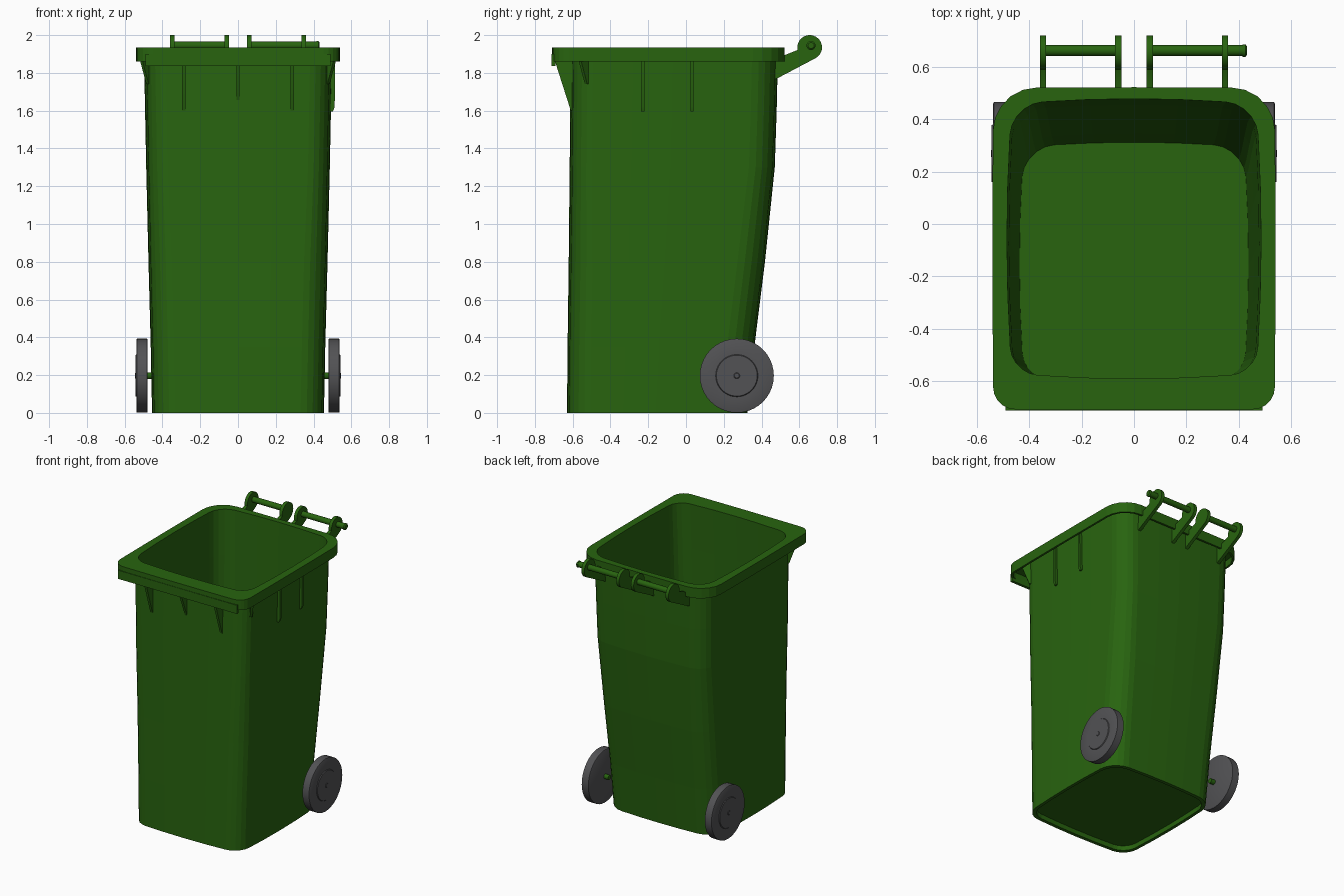
import bpy, bmesh, math
from mathutils import Vector, Matrix

if "Cube" in bpy.data.objects:
    bpy.data.objects.remove(bpy.data.objects["Cube"])


def material(name, rgb):
    m = bpy.data.materials.new(name)
    m.diffuse_color = (*rgb, 1)
    m.use_nodes = True
    m.node_tree.nodes["Principled BSDF"].inputs["Base Color"].default_value = m.diffuse_color
    return m


GREEN = material("green_plastic", (0.0212, 0.127, 0.0048))
DARK = material("dark_rubber", (0.085, 0.085, 0.09))


def finish(name, bm, mat, smooth=True):
    bmesh.ops.recalc_face_normals(bm, faces=bm.faces)
    me = bpy.data.meshes.new(name)
    bm.to_mesh(me)
    bm.free()
    ob = bpy.data.objects.new(name, me)
    bpy.context.collection.objects.link(ob)
    me.materials.append(mat)
    if smooth:
        bpy.ops.object.select_all(action='DESELECT')
        ob.select_set(True)
        bpy.context.view_layer.objects.active = ob
        bpy.ops.object.shade_smooth_by_angle(angle=math.radians(30))
    return ob


def ring(z, hx, y0, y1, rf, rb, bulge=0.04):
    """Rounded rectangle with slightly bowed sides; rf/rb = front/back corner radius."""
    corners = [(hx - rb, y1 - rb, rb, 0), (-hx + rb, y1 - rb, rb, 90),
               (-hx + rf, y0 + rf, rf, 180), (hx - rf, y0 + rf, rf, 270)]
    arcs = [[(cx + r * math.cos(math.radians(a + 18 * i)),
              cy + r * math.sin(math.radians(a + 18 * i))) for i in range(6)]
            for cx, cy, r, a in corners]
    pts = []
    for k, arc in enumerate(arcs):
        pts += arc
        (ax, ay), (bx, by) = arc[-1], arcs[(k + 1) % 4][0]
        pts += [(ax + (bx - ax) * i / 4, ay + (by - ay) * i / 4) for i in range(1, 4)]
    yc, hy = (y0 + y1) / 2, (y1 - y0) / 2
    return [Vector((x * (1 - bulge * ((y - yc) / hy) ** 2),
                    yc + (y - yc) * (1 - bulge * (x / hx) ** 2), z)) for x, y in pts]


def loft(name, rings, mat, smooth=True):
    bm = bmesh.new()
    rows = [[bm.verts.new(p) for p in r] for r in rings]
    n = len(rows[0])
    for a, b in zip(rows, rows[1:]):
        for i in range(n):
            bm.faces.new((a[i], a[(i + 1) % n], b[(i + 1) % n], b[i]))
    bm.faces.new(rows[0])
    bm.faces.new(rows[-1])
    return finish(name, bm, mat, smooth)


def plate(name, profile, thickness, origin, angle):
    """Flat plate: profile (u, z), u pointing outward along the given angle in plan."""
    out = Vector((math.cos(math.radians(angle)), math.sin(math.radians(angle)), 0))
    side = Vector((-out.y, out.x, 0)) * thickness
    base = Vector((*origin, 0)) - side / 2
    bm = bmesh.new()
    f = bm.faces.new([bm.verts.new(base + out * u + Vector((0, 0, z))) for u, z in profile])
    res = bmesh.ops.extrude_face_region(bm, geom=[f])
    bmesh.ops.translate(bm, vec=side, verts=[v for v in res['geom'] if isinstance(v, bmesh.types.BMVert)])
    return finish(name, bm, GREEN)


def turned(name, profile, y, z, mat, segs=40):
    """Solid of revolution about an x-axis line; profile is (x, radius)."""
    loft(name, [[Vector((x, y + r * math.cos(2 * math.pi * i / segs),
                         z + r * math.sin(2 * math.pi * i / segs))) for i in range(segs)]
                for x, r in profile], mat)


# Body: recessed underside, outer wall, hollow rim skirt, inner wall, floor (faceted)
loft("bin_body", [
    ring(0.035, 0.432, -0.605, 0.30, 0.10, 0.12),
    ring(0.00, 0.432, -0.605, 0.30, 0.10, 0.12),
    ring(0.00, 0.455, -0.63, 0.325, 0.11, 0.13),
    ring(0.35, 0.462, -0.627, 0.362, 0.11, 0.13),
    ring(0.80, 0.474, -0.621, 0.418, 0.11, 0.13),
    ring(1.30, 0.486, -0.616, 0.470, 0.10, 0.12),
    ring(1.60, 0.492, -0.613, 0.480, 0.10, 0.12),
    ring(1.91, 0.498, -0.61, 0.487, 0.10, 0.12),
    ring(1.91, 0.525, -0.695, 0.507, 0.07, 0.15, 0.005),
    ring(1.86, 0.525, -0.695, 0.507, 0.07, 0.15, 0.005),
    ring(1.86, 0.54, -0.71, 0.522, 0.085, 0.165, 0.005),
    ring(1.935, 0.54, -0.71, 0.522, 0.085, 0.165, 0.005),
    ring(1.935, 0.485, -0.59, 0.478, 0.10, 0.12),
    ring(1.60, 0.477, -0.595, 0.466, 0.10, 0.12),
    ring(1.30, 0.471, -0.598, 0.455, 0.10, 0.12),
    ring(0.80, 0.459, -0.602, 0.403, 0.10, 0.12),
    ring(0.35, 0.447, -0.606, 0.345, 0.10, 0.12),
    ring(0.05, 0.437, -0.608, 0.312, 0.10, 0.12)], GREEN, False)

# Grip lip under the front of the rim
bm = bmesh.new()
bmesh.ops.create_cube(bm, size=1, matrix=Matrix.Translation((0, -0.702, 1.868))
                      @ Matrix.Diagonal((0.98, 0.021, 0.064, 1)))
finish("front_lip", bm, GREEN, False)

# Front gussets, the middle one shorter
for i, (x, zb) in enumerate([(-0.287, 1.60), (0, 1.65), (0.287, 1.60)]):
    plate(f"front_gusset_{i + 1}", [(0.598, zb), (0.61, zb), (0.693, 1.86), (0.693, 1.915), (0.598, 1.915)],
          0.018, (x, 0), -90)

# Diagonal gussets at the front corners
for name, s in (("right", 1), ("left", -1)):
    plate(f"corner_gusset_{name}", [(0, 1.74), (0.01, 1.74), (0.055, 1.86), (0.055, 1.915), (0, 1.915)],
          0.018, (s * 0.472, -0.522), -90 + s * 45)

# Ribs on the right side
for i, y in enumerate((-0.23, 0.032)):
    plate(f"side_rib_{i + 1}", [(0.483, 1.595), (0.502, 1.595), (0.512, 1.62), (0.514, 1.915), (0.487, 1.915)],
          0.018, (0, y), 0)

# Lid hinge plates with round ends
HY, HZ, HR = 0.655, 1.935, 0.065
arc = [(HY + HR * math.cos(math.radians(a)), HZ + HR * math.sin(math.radians(a)))
       for a in range(-60, 200, 12)]
for i, x in enumerate((-0.347, -0.06, 0.06, 0.347)):
    start = 0.479 - 0.009 * (x / 0.347) ** 2
    plate(f"hinge_plate_{i + 1}", [(start, 1.766), (0.485, 1.772)] + arc + [(0.52, 1.893), (start, 1.893)],
          0.024, (x, 0), 90)

# Hinge pins, the right one with a protruding head
turned("hinge_pin_left", [(-0.355, 0.021), (-0.052, 0.021)], 0.662, 1.945, GREEN, 20)
turned("hinge_pin_right", [(0.052, 0.021), (0.415, 0.021), (0.415, 0.024), (0.425, 0.024),
                           (0.432, 0.016)], 0.662, 1.945, GREEN, 20)

# Wheels and axle stubs
for name, s in (("right", 1), ("left", -1)):
    turned(f"wheel_{name}", [(s * x, r) for x, r in
           [(0.478, 0.190), (0.481, 0.196), (0.535, 0.196), (0.538, 0.190), (0.538, 0.112),
            (0.543, 0.108), (0.543, 0.016), (0.546, 0.012)]], 0.269, 0.197, DARK)
    turned(f"axle_{name}", [(s * 0.443, 0.018), (s * 0.49, 0.018)], 0.269, 0.197, GREEN, 20)
